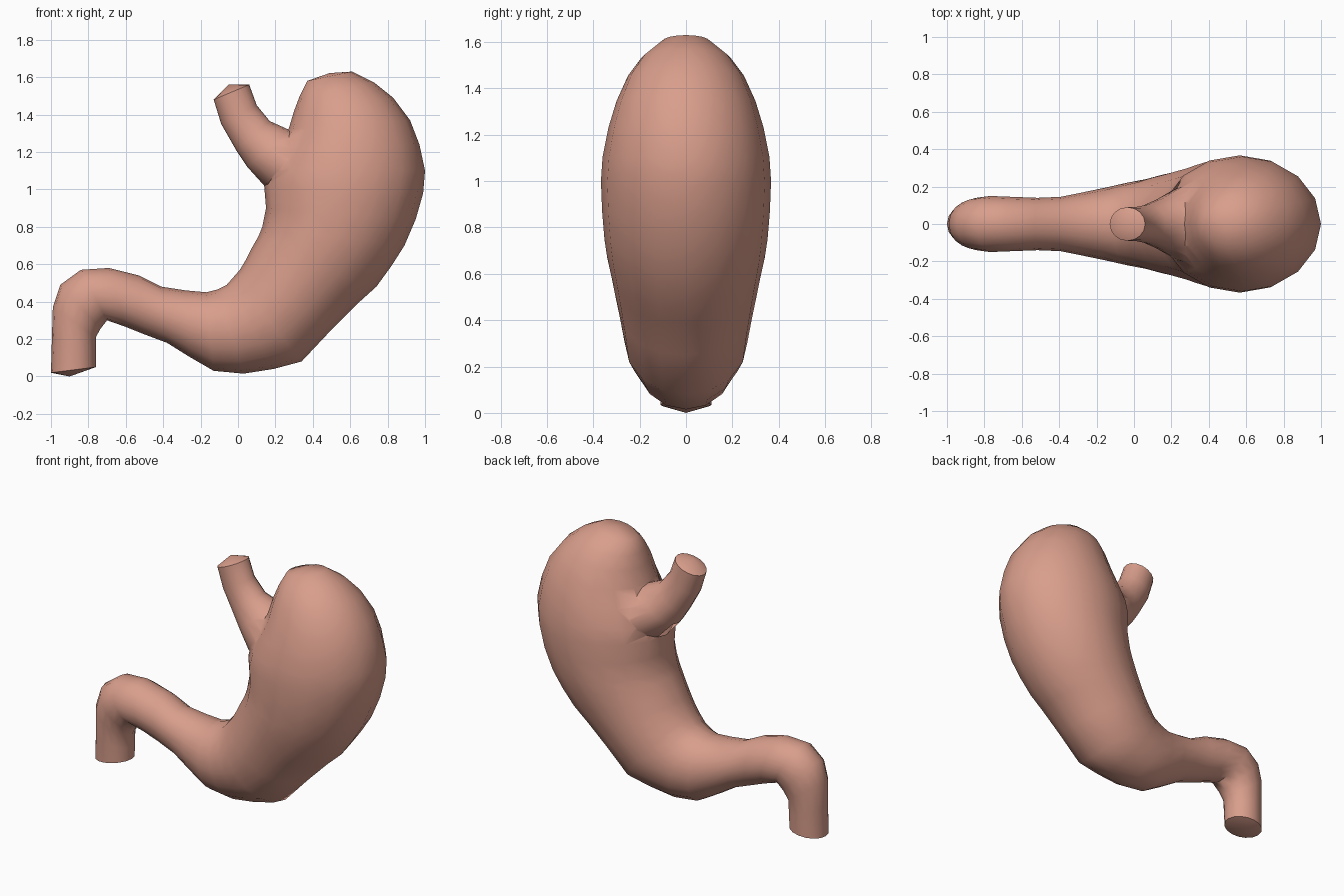
import bpy, bmesh, math
from mathutils import Vector

if "Cube" in bpy.data.objects:
    bpy.data.objects.remove(bpy.data.objects["Cube"])

flesh = bpy.data.materials.new("salmon_pink")
flesh.diffuse_color = (0.69, 0.34, 0.26, 1)
flesh.use_nodes = True
flesh.node_tree.nodes["Principled BSDF"].inputs["Base Color"].default_value = flesh.diffuse_color


def loft(name, sections, start, end, sides=16):
    """Skin elliptical rings. Section = inner x, z, outer x, z, half depth in y."""
    bm = bmesh.new()
    rings = []
    for ix, iz, ox, oz, w in sections:
        a, b = Vector((ix, 0, iz)), Vector((ox, 0, oz))
        mid, half = (a + b) / 2, (b - a) / 2
        ring = []
        for k in range(sides):
            t = 2 * math.pi * k / sides
            ring.append(bm.verts.new(mid + half * math.cos(t) + Vector((0, w * math.sin(t), 0))))
        rings.append(ring)
    for r, s in zip(rings, rings[1:]):
        for k in range(sides):
            n = (k + 1) % sides
            bm.faces.new((r[k], r[n], s[n], s[k]))
    # domed ends
    for ring, (x, z) in ((rings[0], start), (rings[-1], end)):
        pole = bm.verts.new((x, 0, z))
        for k in range(sides):
            bm.faces.new((ring[k], ring[(k + 1) % sides], pole))
    bmesh.ops.recalc_face_normals(bm, faces=bm.faces)
    mesh = bpy.data.meshes.new(name)
    bm.to_mesh(mesh)
    bm.free()
    mesh.materials.append(flesh)
    ob = bpy.data.objects.new(name, mesh)
    bpy.context.collection.objects.link(ob)
    return ob


# main sac, tapering into the outlet tube
stomach = loft("stomach", [
    (.37, 1.58, .61, 1.63, .10), (.33, 1.50, .73, 1.57, .19),
    (.30, 1.42, .83, 1.49, .25), (.27, 1.32, .92, 1.37, .30),
    (.22, 1.22, .97, 1.24, .335), (.16, 1.11, 1.0, 1.10, .36),
    (.14, 1.02, .99, .98, .367), (.15, .90, .95, .84, .362),
    (.13, .80, .89, .70, .352), (.11, .75, .82, .59, .34),
    (.07, .68, .74, .48, .32), (.04, .62, .64, .39, .305),
    (.01, .57, .50, .25, .285), (-.025, .53, .34, .08, .265),
    (-.06, .49, .19, .04, .24), (-.11, .465, .03, .015, .22),
    (-.17, .45, -.13, .03, .195), (-.28, .46, -.26, .105, .17),
    (-.41, .48, -.38, .18, .145), (-.53, .54, -.50, .225, .14),
    (-.69, .58, -.60, .265, .145), (-.84, .57, -.70, .30, .15),
    (-.95, .49, -.735, .255, .14), (-.99, .37, -.76, .21, .125),
    (-.995, .20, -.76, .13, .115), (-1.0, .02, -.76, .05, .11),
], (.49, 1.622), (-.90, 0))

# inlet tube, flaring into the sac
inlet = loft("inlet_tube", [
    (-.13, 1.48, .06, 1.56, .09), (-.09, 1.35, .10, 1.45, .09),
    (-.01, 1.21, .17, 1.365, .105), (.05, 1.12, .27, 1.32, .14),
    (.14, 1.02, .38, 1.29, .20), (.28, .98, .46, 1.23, .22),
], (-.05, 1.56), (.42, 1.08))

# weld both into one skin
union = stomach.modifiers.new("weld", 'BOOLEAN')
union.operation = 'UNION'
union.solver = 'EXACT'
union.object = inlet
bpy.context.view_layer.objects.active = stomach
stomach.select_set(True)
bpy.ops.object.modifier_apply(modifier=union.name)
bpy.data.objects.remove(inlet)
bpy.ops.object.shade_smooth_by_angle(angle=math.radians(60))
